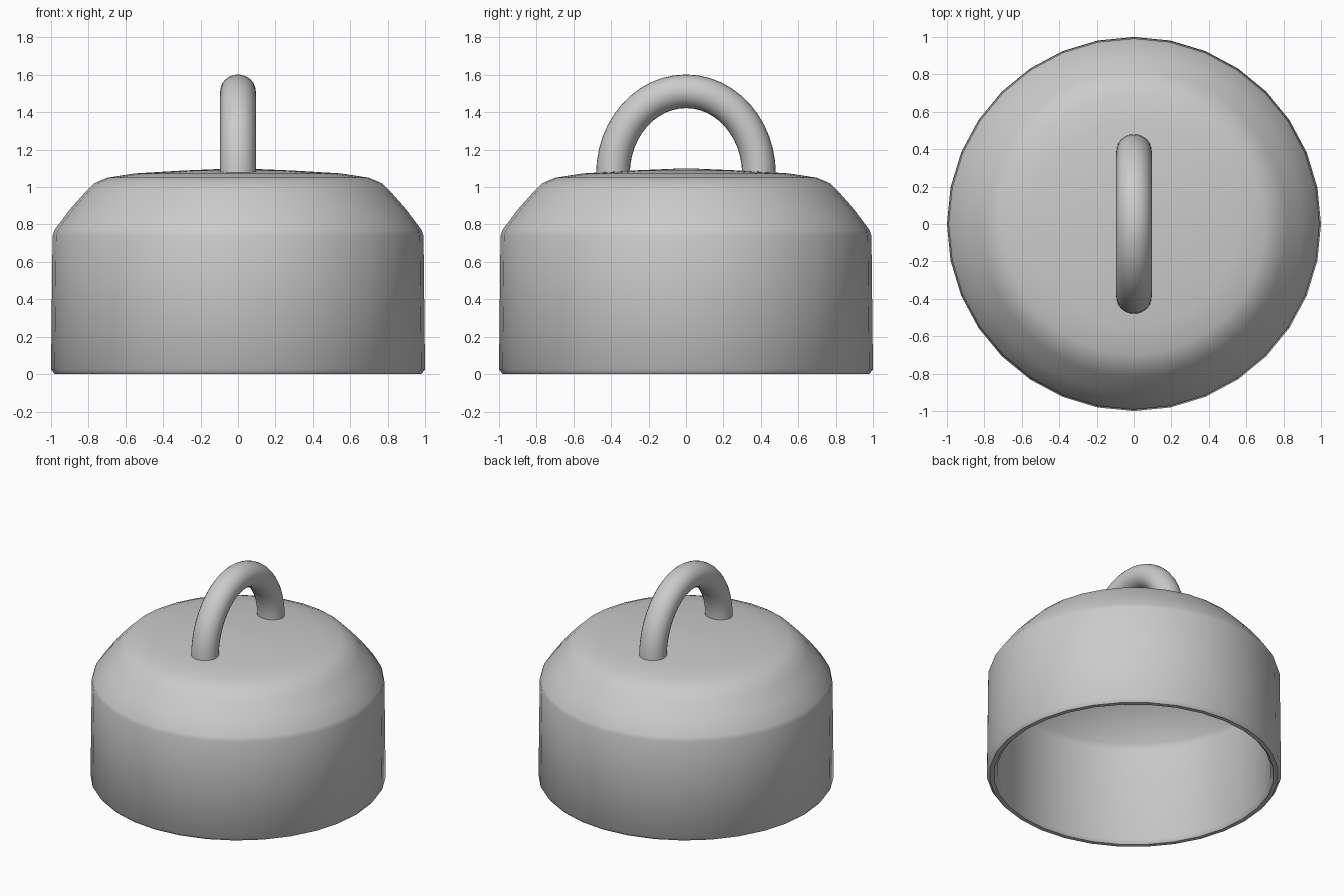
import bpy, math

if "Cube" in bpy.data.objects:
    bpy.data.objects.remove(bpy.data.objects["Cube"])


def skin(name, rings, close_loop=False):
    """Join equal-sized rings of points into a smooth surface."""
    n, m = len(rings[0]), len(rings)
    verts = [p for ring in rings for p in ring]
    faces = []
    for i in range(m if close_loop else m - 1):
        a, b = i * n, (i + 1) % m * n
        for j in range(n):
            k = (j + 1) % n
            faces.append((a + j, a + k, b + k, b + j))
    if not close_loop:
        faces.append(tuple(reversed(range(n))))
        faces.append(tuple(range((m - 1) * n, m * n)))
    mesh = bpy.data.meshes.new(name)
    mesh.from_pydata(verts, [], faces)
    obj = bpy.data.objects.new(name, mesh)
    bpy.context.collection.objects.link(obj)
    bpy.ops.object.select_all(action='DESELECT')
    obj.select_set(True)
    bpy.context.view_layer.objects.active = obj
    bpy.ops.object.shade_smooth_by_angle(angle=math.radians(40))
    return obj


def circle(r, z, n=32):
    return [(r * math.cos(2 * math.pi * j / n), r * math.sin(2 * math.pi * j / n), z)
            for j in range(n)]


# Hollow body: inner ceiling, inner wall, rounded rim, outer wall, shoulder, crown
profile = [(0.02, 1.03), (0.3, 1.022), (0.55, 1.005), (0.66, 0.985), (0.73, 0.95),
           (0.90, 0.76), (0.92, 0.72), (0.93, 0.025), (0.95, 0.0),
           (0.98, 0.0), (1.0, 0.025), (0.992, 0.74), (0.982, 0.77),
           (0.90, 0.88), (0.82, 0.97), (0.77, 1.02), (0.70, 1.05), (0.55, 1.073),
           (0.30, 1.088), (0.02, 1.10)]
skin("bell_body", [circle(r, z) for r, z in profile])

# Arched handle: round tube swept over a half ellipse, feet sunk into the crown
arch = [(0.39, 1.045)]
for i in range(25):
    t = math.pi * i / 24
    arch.append((0.39 * math.cos(t), 1.07 + 0.442 * math.sin(t)))
arch.append((-0.39, 1.045))

rings = []
for i, (y, z) in enumerate(arch):
    y0, z0 = arch[max(i - 1, 0)]
    y1, z1 = arch[min(i + 1, len(arch) - 1)]
    length = math.hypot(y1 - y0, z1 - z0)
    ny, nz = (z1 - z0) / length, -(y1 - y0) / length
    rings.append([(0.095 * math.cos(a), y + 0.09 * math.sin(a) * ny, z + 0.09 * math.sin(a) * nz)
                  for a in (2 * math.pi * j / 24 for j in range(24))])
handle = skin("arched_handle", rings)

# Consistent outward normals
for obj in list(bpy.context.collection.objects):
    bpy.ops.object.select_all(action='DESELECT')
    obj.select_set(True)
    bpy.context.view_layer.objects.active = obj
    bpy.ops.object.mode_set(mode='EDIT')
    bpy.ops.mesh.select_all(action='SELECT')
    bpy.ops.mesh.normals_make_consistent(inside=False)
    bpy.ops.object.mode_set(mode='OBJECT')
